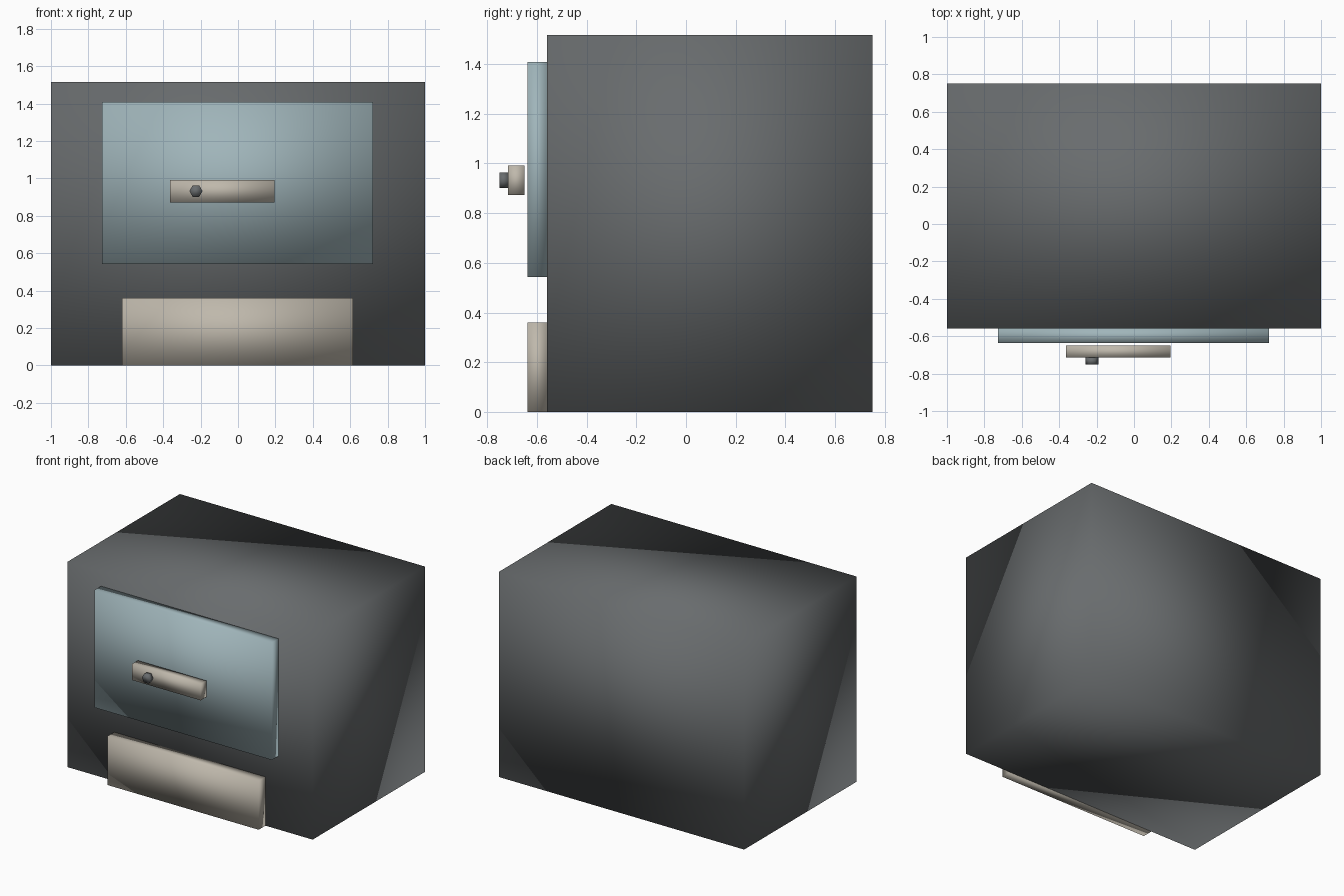
import bpy
import math
from mathutils import Vector

cube = bpy.data.objects.get("Cube")
if cube:
    bpy.data.objects.remove(cube, do_unlink=True)


def material(name, rgb):
    mat = bpy.data.materials.new(name)
    mat.use_nodes = True
    colour = (*rgb, 1.0)
    mat.diffuse_color = colour
    mat.node_tree.nodes["Principled BSDF"].inputs["Base Color"].default_value = colour
    return mat


charcoal = material("charcoal", (0.14, 0.15, 0.155))
glass_blue = material("pale_blue", (0.35, 0.46, 0.49))
cream = material("warm_cream", (0.52, 0.48, 0.41))


def finish(name, mat):
    # Every part is softly shaded across its edges
    obj = bpy.context.object
    obj.name = name
    obj.data.name = name
    obj.data.materials.append(mat)
    bpy.ops.object.transform_apply(location=False, rotation=True, scale=True)
    bpy.ops.object.shade_smooth()
    return obj


def box(name, low, high, mat):
    low, high = Vector(low), Vector(high)
    bpy.ops.mesh.primitive_cube_add(size=1, location=(low + high) / 2)
    bpy.context.object.scale = high - low
    return finish(name, mat)


# Main cabinet
box("oven_body", (-1, -0.558, 0), (1, 0.75, 1.515), charcoal)

# Raised front panels
box("door", (-0.727, -0.637, 0.543), (0.722, -0.558, 1.408), glass_blue)
box("lower_panel", (-0.62, -0.637, 0), (0.615, -0.558, 0.36), cream)

# Handle bar, floating just in front of the door
box("handle", (-0.363, -0.715, 0.872), (0.196, -0.649, 0.992), cream)

# Hexagonal knob on the handle, corners pointing sideways
bpy.ops.mesh.primitive_cylinder_add(
    vertices=6, radius=0.035, depth=0.035, location=(-0.225, -0.7325, 0.932),
    rotation=(math.pi / 2, math.radians(30), 0))
finish("knob", charcoal)
